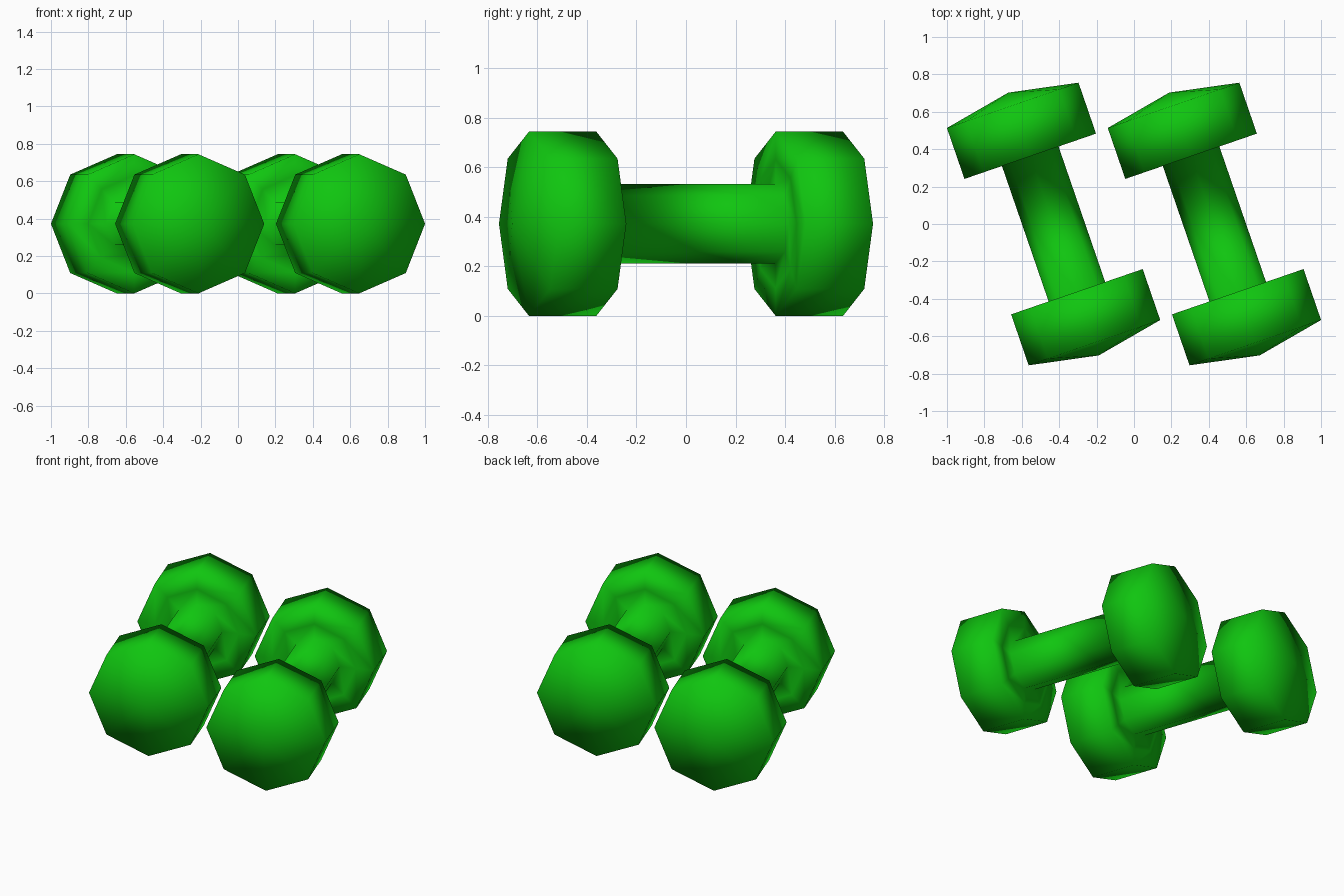
import bpy, bmesh, math
from mathutils import Matrix

if "Cube" in bpy.data.objects:
    bpy.data.objects.remove(bpy.data.objects["Cube"])

SIDES = 8
HEAD_R = 0.372
TILT = math.radians(19)

green = bpy.data.materials.new("green")
green.diffuse_color = (0.005, 0.56, 0.005, 1)
green.use_nodes = True
green.node_tree.nodes["Principled BSDF"].inputs["Base Color"].default_value = green.diffuse_color

# Half profile (radius, distance along the axis), outer rim to handle; mirrored below
half = [(HEAD_R, 0.671), (HEAD_R, 0.383), (0.26, 0.383), (0.16, 0.383)]
profile = half + [(r, -d) for r, d in reversed(half)]
TIP = 0.743


def dumbbell(name, x):
    bm = bmesh.new()
    # Octagonal rings along y, with corners at top and sides
    rings = []
    for r, d in profile:
        rings.append([bm.verts.new((r * math.cos(a), d, r * math.sin(a)))
                      for a in (2 * math.pi * i / SIDES for i in range(SIDES))])
    for a, b in zip(rings, rings[1:]):
        for i in range(SIDES):
            j = (i + 1) % SIDES
            bm.faces.new((a[i], a[j], b[j], b[i]))
    # Shallow pyramid caps
    for ring, d in ((rings[0], TIP), (rings[-1], -TIP)):
        tip = bm.verts.new((0, d, 0))
        for i in range(SIDES):
            bm.faces.new((ring[i], ring[(i + 1) % SIDES], tip))
    bmesh.ops.recalc_face_normals(bm, faces=bm.faces)
    for f in bm.faces:
        f.smooth = True
    # Lay on the ground, turned about z
    bm.transform(Matrix.Translation((x, 0, HEAD_R)) @ Matrix.Rotation(TILT, 4, 'Z'))
    mesh = bpy.data.meshes.new(name)
    bm.to_mesh(mesh)
    bm.free()
    mesh.materials.append(green)
    bpy.context.collection.objects.link(bpy.data.objects.new(name, mesh))


dumbbell("left_dumbbell", -0.43)
dumbbell("right_dumbbell", 0.43)
